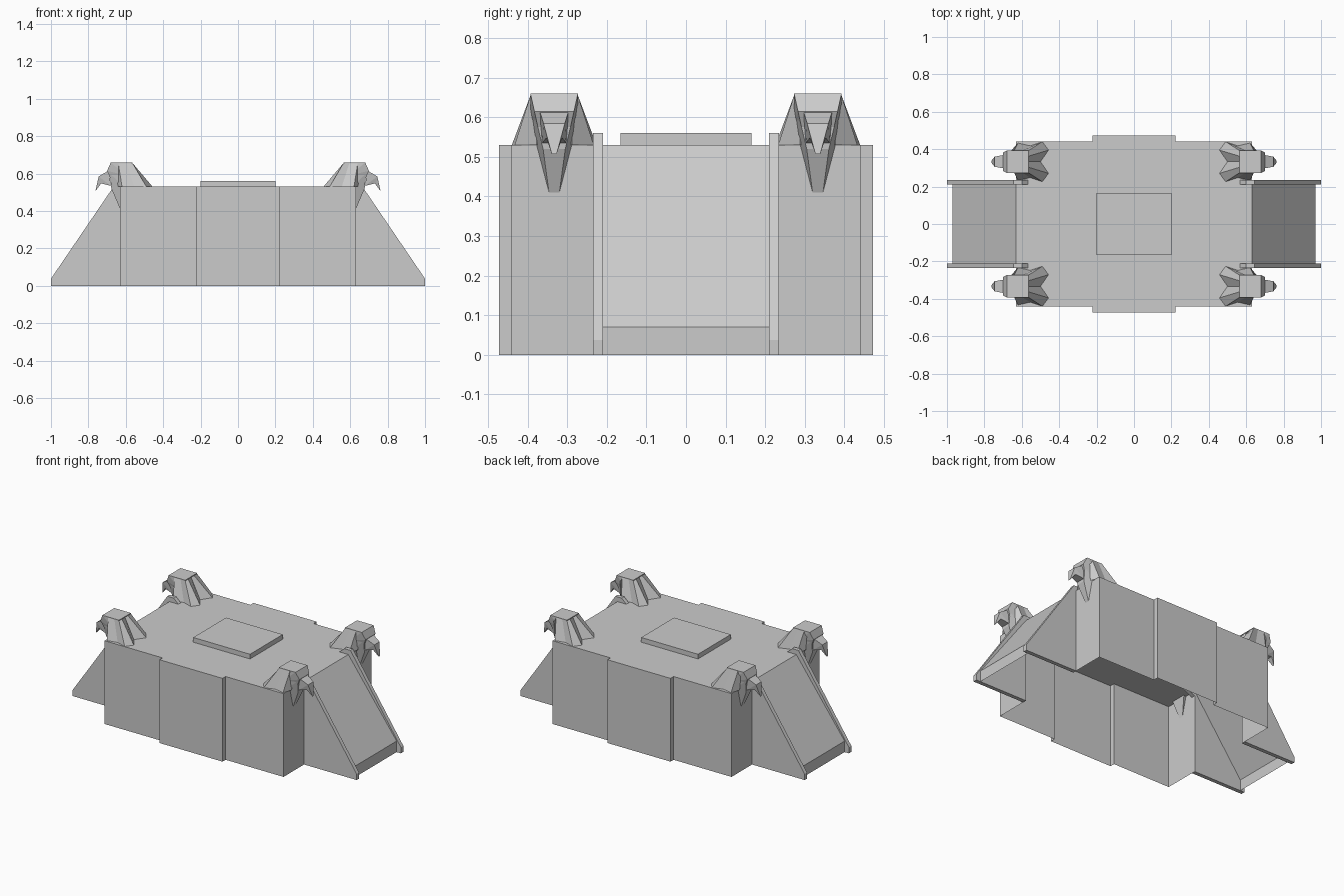
import bpy, bmesh

if "Cube" in bpy.data.objects:
    bpy.data.objects.remove(bpy.data.objects["Cube"])

def finish(name, bm, fix=True):
    bmesh.ops.remove_doubles(bm, verts=bm.verts[:], dist=1e-5)
    if fix:
        bmesh.ops.recalc_face_normals(bm, faces=bm.faces[:])
    me = bpy.data.meshes.new(name)
    bm.to_mesh(me)
    bm.free()
    ob = bpy.data.objects.new(name, me)
    bpy.context.collection.objects.link(ob)
    return ob

def box(name, x0, x1, y0, y1, z0, z1):
    bm = bmesh.new()
    bmesh.ops.create_cube(bm, size=1)
    for v in bm.verts:
        v.co = ((x0 + x1) / 2 + v.co.x * (x1 - x0),
                (y0 + y1) / 2 + v.co.y * (y1 - y0),
                (z0 + z1) / 2 + v.co.z * (z1 - z0))
    return finish(name, bm)

def add_hull(bm, half, tf):
    """Convex piece from points (x, half-width, z), mirrored across its middle."""
    pts = {(x, s * y, z) for x, y, z in half for s in (1, -1)}
    vs = [bm.verts.new(tf(p)) for p in sorted(pts)]
    res = bmesh.ops.convex_hull(bm, input=vs)
    junk = [v for v in res['geom_interior'] if isinstance(v, bmesh.types.BMVert)]
    if junk:
        bmesh.ops.delete(bm, geom=junk, context='VERTS')

# hollow body: plan outline with a thicker middle, open below and behind the ramps
H, L = 0.53, 0.63
quarter = [(L, 0.21), (L, 0.442), (0.222, 0.442), (0.222, 0.473)]
half = quarter + [(-x, y) for x, y in reversed(quarter)]
plan = half + [(-x, -y) for x, y in half]
bm = bmesh.new()
top = [bm.verts.new((x, y, H)) for x, y in plan]
low = [bm.verts.new((x, y, 0)) for x, y in plan]
bm.faces.new(top)
for i in range(len(plan)):
    j = (i + 1) % len(plan)
    if plan[i][0] == plan[j][0] and abs(plan[i][0]) == L and plan[i][1] * plan[j][1] < 0:
        continue
    bm.faces.new((low[i], low[j], top[j], top[i]))
finish("body_shell", bm)

# raised panel on the roof
box("roof_panel", -0.2, 0.2, -0.165, 0.165, H, 0.56)

# end ramps with side rails
slope = [(L, H), (0.97, 0.07), (0.97, 0)]
rail = [(0.567, 0.53), (0.60, 0.56), (0.645, 0.56), (1.0, 0.038), (1.0, 0), (0.63, 0), (0.63, 0.5)]
for sx, end in ((1, "right"), (-1, "left")):
    bm = bmesh.new()
    rows = [[bm.verts.new((sx * x, y, z)) for y in (-0.21, 0.21)] for x, z in slope]
    for a, b in zip(rows, rows[1:]):
        f = [a[0], b[0], b[1], a[1]]
        bm.faces.new(f if sx > 0 else f[::-1])
    finish(end + "_ramp", bm, False)
    for sy, side in ((1, "back"), (-1, "front")):
        bm = bmesh.new()
        f = bm.faces.new([bm.verts.new((sx * x, sy * 0.21, z)) for x, z in rail])
        ext = bmesh.ops.extrude_face_region(bm, geom=[f])['geom']
        for v in ext:
            if isinstance(v, bmesh.types.BMVert):
                v.co.y = sy * 0.235
        if f.is_valid and len(bm.faces) < len(rail) + 2:
            bmesh.ops.holes_fill(bm, edges=bm.edges[:], sides=0)
        finish(f"{end}_{side}_rail", bm)

# hooked-beak bird heads on the corners
base = [(0.50, 0), (0.457, 0.062), (0.49, 0.107), (0.555, 0.085), (0.62, 0.10), (0.64, 0.045)]
crown = [(0.563, 0), (0.563, 0.03), (0.563, 0.06), (0.595, 0.06), (0.64, 0.06), (0.67, 0.045)]
head = [(0.563, 0.06, 0.66), (0.68, 0.06, 0.66), (0.70, 0.05, 0.615),
        (0.68, 0.04, 0.57), (0.60, 0.06, 0.59)]
chest = [(0.685, 0.047, 0.60), (0.60, 0.06, 0.59), (0.677, 0.028, 0.52),
         (0.63, 0.013, 0.41), (0.61, 0.05, 0.53)]
beak = [(0.69, 0.037, 0.617), (0.745, 0.027, 0.585), (0.735, 0.02, 0.548), (0.68, 0.03, 0.535)]
hook = [(0.745, 0.027, 0.585), (0.735, 0.02, 0.548), (0.715, 0.027, 0.57), (0.762, 0.006, 0.507)]

for sx, end in ((1, "right"), (-1, "left")):
    for sy, side in ((1, "back"), (-1, "front")):
        def tf(p):
            return (sx * p[0], sy * 0.333 + p[1], p[2])
        bm = bmesh.new()
        # feathered neck lofted from the jagged base to the crown
        rings = []
        for ring, z in ((base, H), (crown, 0.655)):
            full = ring + [(x, -y) for x, y in reversed(ring[1:])]
            rings.append([bm.verts.new(tf((x, y, z))) for x, y in full])
        n = len(rings[0])
        for i in range(n):
            j = (i + 1) % n
            bm.faces.new((rings[0][i], rings[0][j], rings[1][j], rings[1][i]))
        finish(f"{end}_{side}_neck", bm)
        for part, pts in (("head", head), ("chest", chest), ("beak", beak), ("beak_hook", hook)):
            bm = bmesh.new()
            add_hull(bm, pts, tf)
            finish(f"{end}_{side}_{part}", bm)
